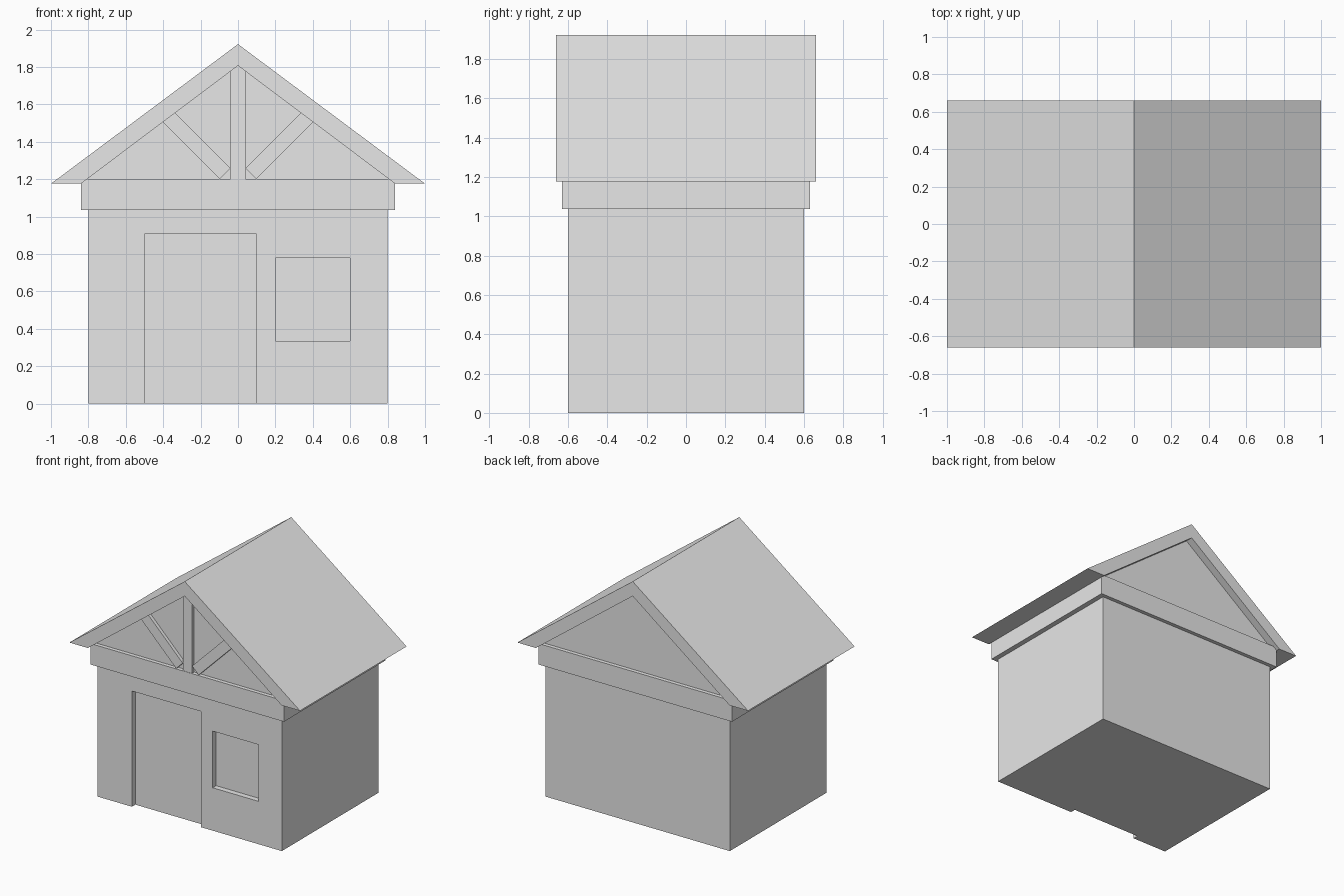
import bpy
import math
from mathutils import Matrix

cube = bpy.data.objects.get("Cube")
if cube:
    bpy.data.objects.remove(cube, do_unlink=True)

# Single plain grey
GREY = (0.8, 0.8, 0.8, 1.0)
grey = bpy.data.materials.new("plain_grey")
grey.use_nodes = True
grey.diffuse_color = GREY
grey.node_tree.nodes["Principled BSDF"].inputs["Base Color"].default_value = GREY


def prism(name, outline, y0, y1):
    """Extrude an (x, z) outline, listed anticlockwise from the front, from y0 to y1."""
    n = len(outline)
    verts = [(x, y, z) for y in (y0, y1) for x, z in outline]
    faces = [tuple(range(n)), tuple(reversed(range(n, 2 * n)))]
    for i in range(n):
        j = (i + 1) % n
        faces.append((j, i, n + i, n + j))
    mesh = bpy.data.meshes.new(name)
    mesh.from_pydata(verts, [], faces)
    mesh.materials.append(grey)
    obj = bpy.data.objects.new(name, mesh)
    bpy.context.collection.objects.link(obj)
    return obj


def box(name, x0, x1, y0, y1, z0, z1):
    return prism(name, [(x0, z0), (x1, z0), (x1, z1), (x0, z1)], y0, y1)


def carve(target, cutter):
    """Cut a recess and discard the cutter."""
    cutter.hide_render = True
    mod = target.modifiers.new("recess", "BOOLEAN")
    mod.operation = "DIFFERENCE"
    mod.solver = "EXACT"
    mod.object = cutter
    bpy.context.view_layer.objects.active = target
    bpy.ops.object.modifier_apply(modifier=mod.name)
    bpy.data.objects.remove(cutter, do_unlink=True)


WALL_Y = 0.6
BAND_Y = 0.63
ROOF_Y = 0.66
BAND_TOP = 1.2
EAVE_Z = 1.176
RIDGE_Z = 1.922
INNER_X, INNER_Z = 0.84, 1.807
RECESS_Y = -WALL_Y + 0.043
TRUSS_Y = -0.627

# Walls with recessed doorway and window
walls = box("walls", -0.8, 0.8, -WALL_Y, WALL_Y, 0, 1.1)
carve(walls, box("doorway_cutter", -0.5, 0.1, -0.8, RECESS_Y, -0.1, 0.907))
carve(walls, box("window_cutter", 0.2, 0.6, -0.8, RECESS_Y, 0.336, 0.78))

# Band beam around the wall tops
box("band_beam", -0.84, 0.84, -BAND_Y, BAND_Y, 1.036, BAND_TOP)

# Gable infill, set back behind the roof edges
prism("gable_walls", [(-INNER_X, EAVE_Z), (INNER_X, EAVE_Z), (0, INNER_Z + 0.01)],
      -WALL_Y, WALL_Y)

# Roof with flat soffits
prism("roof", [(-1, EAVE_Z), (-INNER_X, EAVE_Z), (0, INNER_Z),
               (INNER_X, EAVE_Z), (1, EAVE_Z), (0, RIDGE_Z)], -ROOF_Y, ROOF_Y)

# Front truss: king post and two slanted braces
box("king_post", -0.04, 0.04, TRUSS_Y, -WALL_Y + 0.02, BAND_TOP - 0.02, INNER_Z)
for side, label in ((1, "left"), (-1, "right")):
    brace = box(label + "_brace", 0, 0.44, TRUSS_Y, -WALL_Y + 0.02, -0.04, 0.04)
    brace.data.transform(Matrix.Translation((side * 0.069, 0, 1.23))
                         @ Matrix.Rotation(-side * math.pi / 4, 4, "Y")
                         @ Matrix.Translation((0 if side > 0 else -0.44, 0, 0)))
